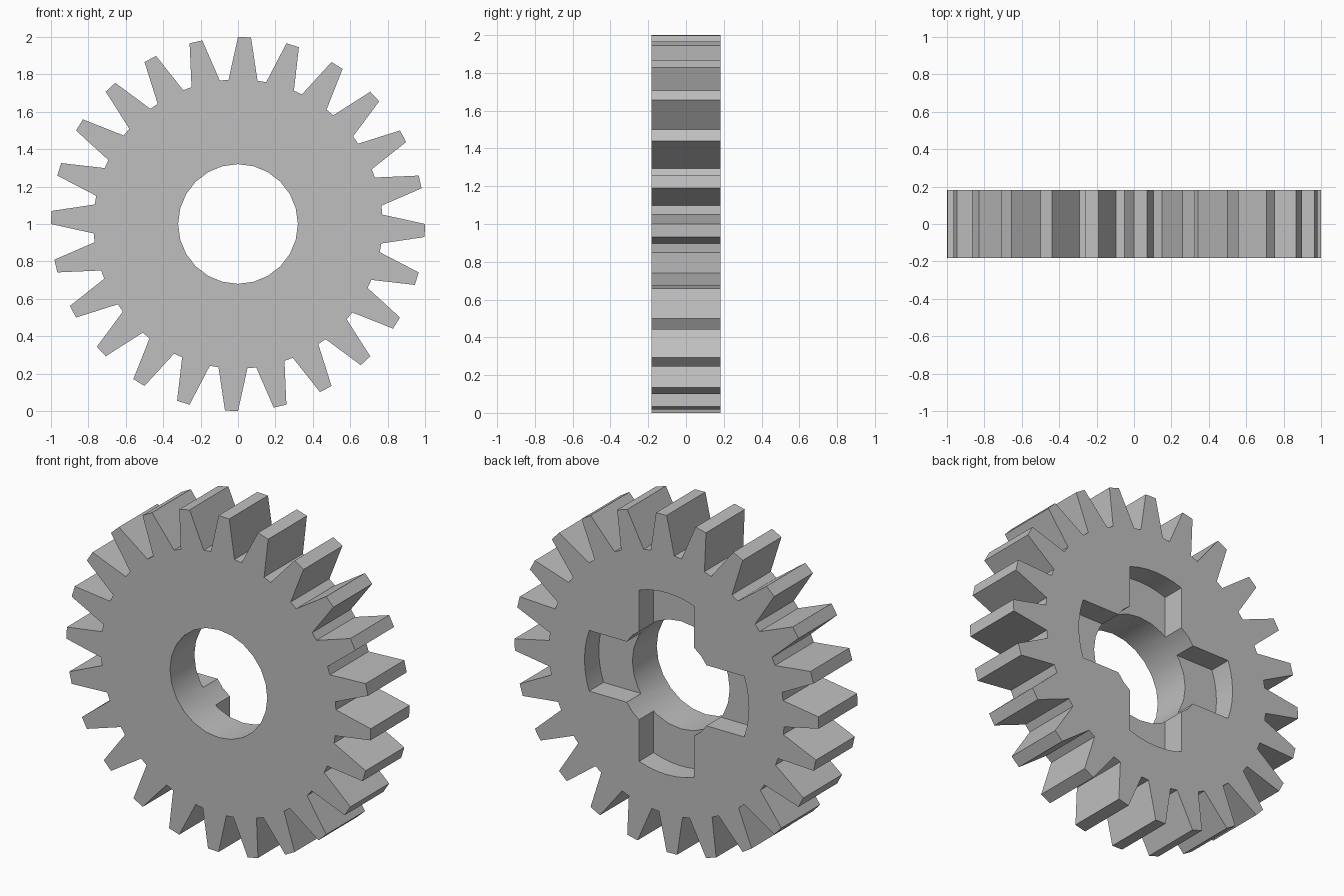
import bpy
import bmesh
from math import asin, cos, pi, radians, sin, sqrt

TEETH = 24
TIP_R, ROOT_R = 1.0, 0.773
HOLE_R = 0.32
SLOT_R, SLOT_HALF, SLOT_DEPTH = 0.54, 0.18, 0.135
HALF_T = 0.182

if "Cube" in bpy.data.objects:
    bpy.data.objects.remove(bpy.data.objects["Cube"], do_unlink=True)

grey = bpy.data.materials.new("plain grey")
grey.use_nodes = True
colour = (0.52, 0.52, 0.52, 1)
grey.diffuse_color = colour
grey.node_tree.nodes["Principled BSDF"].inputs["Base Color"].default_value = colour


def polar(r, a):
    return r * cos(a), r * sin(a)


def prism(name, profile, y0, y1):
    """Extrude an x-z profile, centred on the axle, from y0 to y1."""
    bm = bmesh.new()
    face = bm.faces.new([bm.verts.new((x, y0, z + 1)) for x, z in profile])
    ext = bmesh.ops.extrude_face_region(bm, geom=[face])
    moved = [v for v in ext["geom"] if isinstance(v, bmesh.types.BMVert)]
    bmesh.ops.translate(bm, verts=moved, vec=(0, y1 - y0, 0))
    bmesh.ops.recalc_face_normals(bm, faces=bm.faces)
    mesh = bpy.data.meshes.new(name)
    bm.to_mesh(mesh)
    bm.free()
    mesh.materials.append(grey)
    obj = bpy.data.objects.new(name, mesh)
    bpy.context.collection.objects.link(obj)
    return obj


# Toothed body: each tooth is a straight-sided trapezoid
outline = []
for i in range(TEETH):
    mid = 2 * pi * i / TEETH - radians(2)
    for r, off in ((ROOT_R, -5.75), (TIP_R, -2), (TIP_R, 2), (ROOT_R, 5.75)):
        outline.append(polar(r, mid + radians(off)))
gear = prism("gear", outline, -HALF_T, HALF_T)

# Axle hole through the whole body
hole = [polar(HOLE_R, 2 * pi * i / 24) for i in range(24)]
hole_cutter = prism("hole_cutter", hole, -1, 1)

# Cross-shaped recess in the back, with rounded arm ends
cross = []
half_angle = asin(SLOT_HALF / SLOT_R)
for arm in range(4):
    mid = arm * pi / 2
    cross += [polar(SLOT_R, mid + half_angle * k / 3) for k in range(-3, 4)]
    cross.append(polar(SLOT_HALF * sqrt(2), mid + pi / 4))
slot_cutter = prism("slot_cutter", cross, HALF_T - SLOT_DEPTH, 1)

# Cut the openings and discard the cutters
bpy.context.view_layer.objects.active = gear
gear.select_set(True)
for cutter in (hole_cutter, slot_cutter):
    cutter.hide_render = True
    mod = gear.modifiers.new(cutter.name, "BOOLEAN")
    mod.operation = "DIFFERENCE"
    mod.solver = "EXACT"
    mod.object = cutter
    bpy.ops.object.modifier_apply(modifier=mod.name)
    bpy.data.objects.remove(cutter, do_unlink=True)

bpy.ops.object.shade_smooth_by_angle(angle=radians(30))
